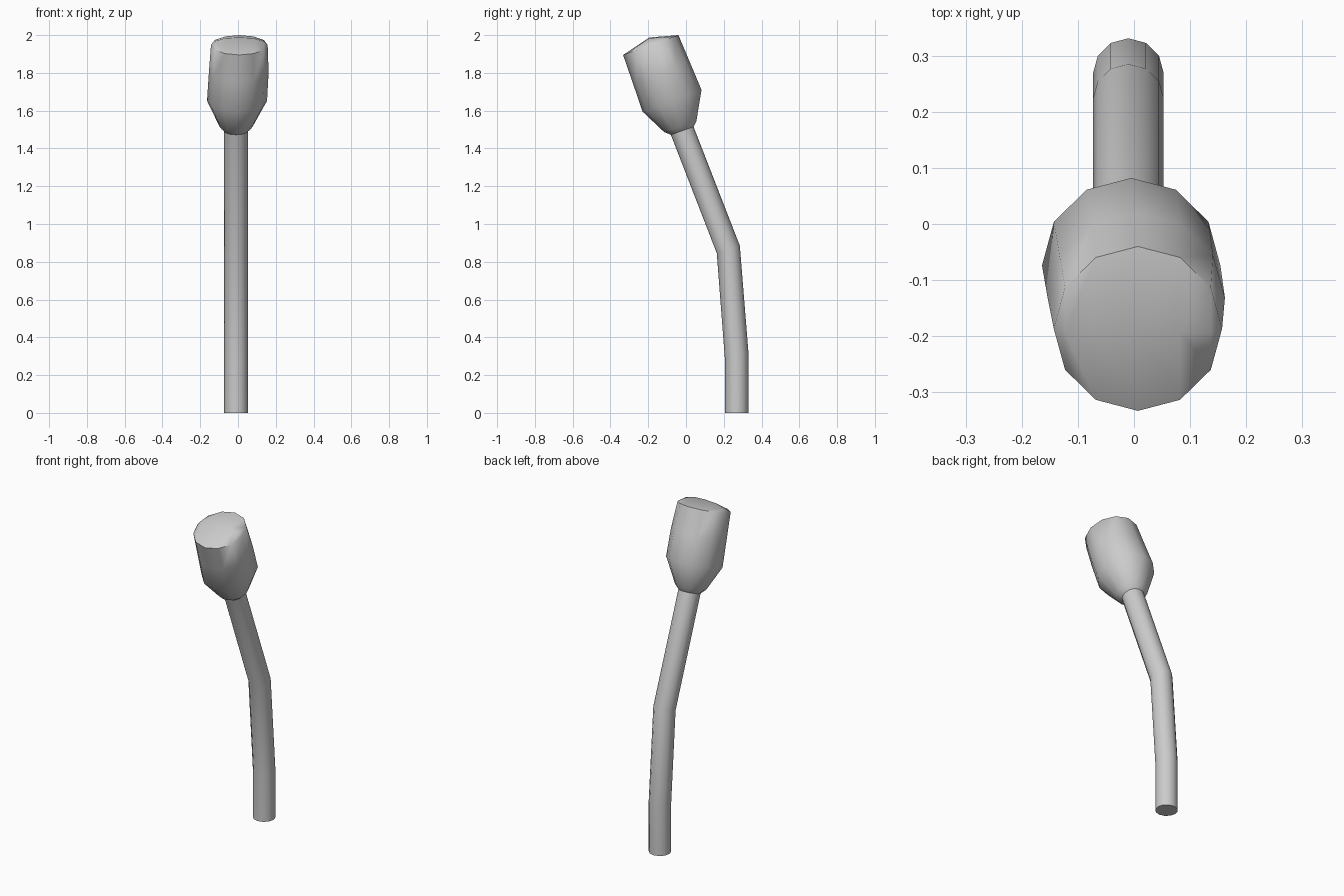
import bpy, bmesh
from math import sin, cos, pi

if "Cube" in bpy.data.objects:
    bpy.data.objects.remove(bpy.data.objects["Cube"])

SIDES = 12


def add_ring(bm, low, high, cx, half):
    """Tilted ellipse: front (y,z) end, back (y,z) end, x centre, x half width."""
    verts = []
    for i in range(SIDES):
        a = 2 * pi * i / SIDES
        t = (1 + sin(a)) / 2
        verts.append(bm.verts.new((cx + half * cos(a),
                                   low[0] + (high[0] - low[0]) * t,
                                   low[1] + (high[1] - low[1]) * t)))
    return verts


def loft(bm, sections):
    rings = [add_ring(bm, *s) for s in sections]
    for a, b in zip(rings, rings[1:]):
        for i in range(SIDES):
            j = (i + 1) % SIDES
            bm.faces.new((a[i], a[j], b[j], b[i]))
    return rings


def finish(bm, name, angle):
    bmesh.ops.recalc_face_normals(bm, faces=bm.faces)
    mesh = bpy.data.meshes.new(name)
    bm.to_mesh(mesh)
    bm.free()
    ob = bpy.data.objects.new(name, mesh)
    bpy.context.collection.objects.link(ob)
    bpy.ops.object.select_all(action='DESELECT')
    ob.select_set(True)
    bpy.context.view_layer.objects.active = ob
    bpy.ops.object.shade_smooth_by_angle(angle=angle)


# Bent handle, capped at the foot
bm = bmesh.new()
rings = loft(bm, [
    ((0.206, 0.0), (0.331, 0.0), -0.01, 0.063),
    ((0.206, 0.285), (0.331, 0.315), -0.01, 0.063),
    ((0.163, 0.845), (0.285, 0.885), -0.01, 0.063),
    ((-0.08, 1.472), (0.04, 1.515), -0.01, 0.063),
])
bm.faces.new(rings[0])
finish(bm, "handle", 0.9)

# Flaring head
bm = bmesh.new()
rings = loft(bm, [
    ((-0.08, 1.472), (0.04, 1.515), -0.01, 0.063),
    ((-0.116, 1.487), (0.055, 1.545), -0.01, 0.088),
    ((-0.23, 1.595), (0.082, 1.71), -0.005, 0.159),
    ((-0.283, 1.75), (0.02, 1.858), 0.004, 0.158),
    ((-0.333, 1.895), (-0.04, 2.0), 0.007, 0.15),
])

# Barrel-shaped top: a ridge arching from side to side
top = rings[-1]
lifts = [0.02, 0.036, 0.04, 0.036, 0.02]
ridge = [top[0]]
for k, lift in enumerate(lifts, 1):
    mid = (top[k].co + top[SIDES - k].co) / 2
    ridge.append(bm.verts.new((mid.x, mid.y - 0.008, mid.z + lift)))
ridge.append(top[6])
for k in range(6):
    for r in (top, [top[-i % SIDES] for i in range(7)]):
        quad = (r[k], r[k + 1], ridge[k + 1], ridge[k])
        bm.faces.new(list(dict.fromkeys(quad)))
finish(bm, "head", 0.9)
